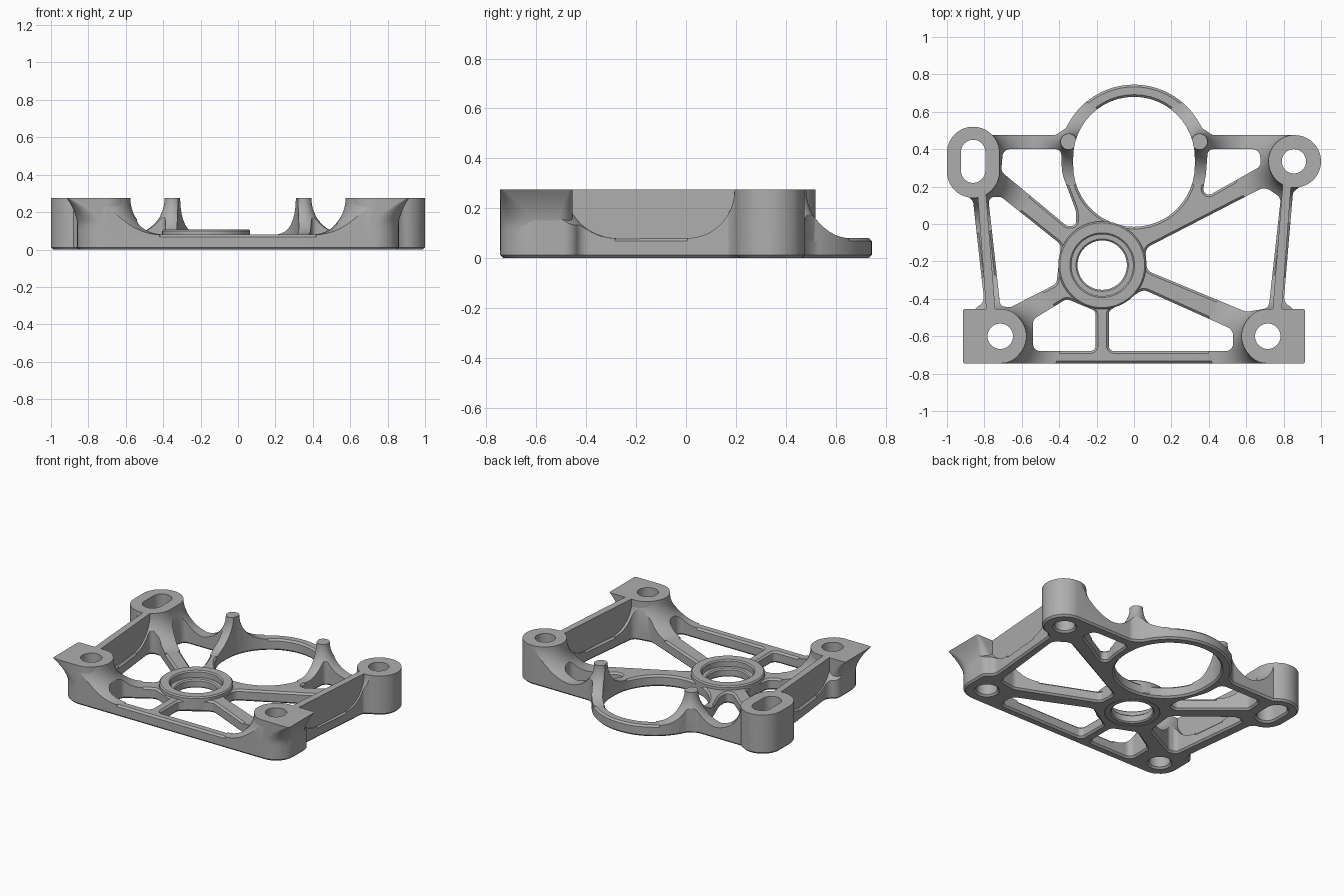
import bpy, bmesh, math
from mathutils import Vector

if "Cube" in bpy.data.objects:
    bpy.data.objects.remove(bpy.data.objects["Cube"], do_unlink=True)

GREY = (0.42, 0.42, 0.42, 1)
metal = bpy.data.materials.new("machined_grey")
metal.use_nodes = True
metal.diffuse_color = GREY
metal.node_tree.nodes["Principled BSDF"].inputs["Base Color"].default_value = GREY

BASE, TOP, SWEEP = 0.08, 0.275, 0.19


def rounded(points, steps=8):
    """Closed loop from (x, y, radius) corners."""
    loop = []
    for i, (x, y, r) in enumerate(points):
        p = Vector((x, y))
        if r == 0:
            loop.append(p)
            continue
        a = Vector(points[i - 1][:2]) - p
        b = Vector(points[(i + 1) % len(points)][:2]) - p
        half = (math.pi - a.angle(b)) / 2
        t = min(r * math.tan(half), 0.48 * a.length, 0.48 * b.length)
        start, end, w = p + a.normalized() * t, p + b.normalized() * t, math.cos(half)
        for k in range(steps + 1):
            s = k / steps
            u, v, q = (1 - s) ** 2, 2 * w * s * (1 - s), s * s
            loop.append((start * u + p * v + end * q) / (u + v + q))
    return loop


def arc(x, y, r, a0, a1, steps=24):
    angles = [math.radians(a0 + (a1 - a0) * k / steps) for k in range(steps + 1)]
    return [(x + r * math.cos(a), y + r * math.sin(a), 0) for a in angles]


def slot(x, y0, y1, r):
    return rounded(arc(x, y1, r, 0, 180) + arc(x, y0, r, 180, 360))


def circle(x, y, r):
    return rounded(arc(x, y, r, 0, 352.5, 47))


def offset(loop, d):
    """Grow a loop outward by d."""
    n = len(loop)
    area = sum(loop[i - 1].cross(loop[i]) for i in range(n))
    sign = 1 if area > 0 else -1
    out = []
    for i in range(n):
        t = (loop[(i + 1) % n] - loop[i - 1]).normalized() * sign
        out.append(loop[i] + Vector((t.y, -t.x)) * d)
    return out


def finish(obj):
    obj.data.materials.clear()
    obj.data.materials.append(metal)
    bpy.ops.object.select_all(action='DESELECT')
    obj.select_set(True)
    bpy.context.view_layer.objects.active = obj
    bpy.ops.object.shade_smooth_by_angle(angle=math.radians(32))


def skin(name, stacks, heights):
    """Solid from stacks of loops: the first is the outside, the rest are holes."""
    bm = bmesh.new()
    caps = [[], []]
    for stack in stacks:
        rings = [[bm.verts.new((p.x, p.y, z)) for p in loop] for loop, z in zip(stack, heights)]
        n = len(rings[0])
        for low, high in zip(rings, rings[1:]):
            for i in range(n):
                bm.faces.new((low[i - 1], low[i], high[i], high[i - 1]))
        for cap, ring in zip(caps, (rings[0], rings[-1])):
            cap += [bm.edges.get((ring[i - 1], ring[i])) for i in range(n)]
    for cap in caps:
        bmesh.ops.triangle_fill(bm, use_beauty=True, edges=cap, normal=(0, 0, 1))
    bmesh.ops.recalc_face_normals(bm, faces=bm.faces)
    mesh = bpy.data.meshes.new(name)
    bm.to_mesh(mesh)
    bm.free()
    obj = bpy.data.objects.new(name, mesh)
    bpy.context.collection.objects.link(obj)
    finish(obj)
    return obj


def prism(name, outer, holes, levels):
    """Levels are (height, growth of the outside)."""
    stacks = [[offset(outer, d) for _, d in levels]]
    stacks += [[offset(h, -d) for _, d in levels] for h in holes]
    return skin(name, stacks, [z for z, _ in levels])


def soft(z0, z1, b=0.012):
    return [(z0, -b), (z0 + b, 0), (z1 - b, 0), (z1, -b)]


# Footprint of the bracket
outline = rounded(
    [(-0.86, -0.745, 0.14), (0.86, -0.745, 0.14), (0.86, -0.455, 0.06),
     (0.80, -0.42, 0.06), (0.85, 0.17, 0.03)]
    + arc(0.86, 0.335, 0.14, -80, 90)
    + [(0.42, 0.475, 0.05)] + arc(0, 0.345, 0.40, 25, 155, 48) + [(-0.42, 0.475, 0.05)]
    + arc(-0.86, 0.38, 0.14, 43, 180) + arc(-0.86, 0.28, 0.14, 180, 262)
    + [(-0.86, 0.12, 0.03), (-0.80, -0.42, 0.06), (-0.86, -0.455, 0.06)])

# Openings between the ribs
windows = [rounded(w) for w in (
    [(-0.70, 0.40, 0.04), (-0.39, 0.40, 0.03), (-0.385, 0.27, 0.2), (-0.31, 0.07, 0.1),
     (-0.31, -0.01, 0.03), (-0.36, -0.01, 0.03), (-0.71, 0.28, 0.04)],
    [(0.395, 0.40, 0.03), (0.67, 0.40, 0.04), (0.68, 0.31, 0.04),
     (0.36, 0.13, 0.03), (0.385, 0.27, 0.2)],
    [(-0.78, 0.145, 0.03), (-0.71, 0.145, 0.04), (-0.39, -0.11, 0.04),
     (-0.415, -0.32, 0.04), (-0.66, -0.445, 0.03), (-0.715, -0.44, 0.03)],
    [(-0.54, -0.51, 0.04), (-0.36, -0.40, 0.04), (-0.205, -0.465, 0.03),
     (-0.205, -0.68, 0.03), (-0.54, -0.68, 0.04)],
    [(-0.135, -0.465, 0.03), (0.05, -0.35, 0.05), (0.53, -0.565, 0.05),
     (0.53, -0.68, 0.04), (-0.135, -0.68, 0.03)],
    [(0.06, -0.13, 0.05), (0.70, 0.20, 0.06), (0.785, 0.14, 0.04),
     (0.72, -0.45, 0.04), (0.60, -0.47, 0.06), (0.07, -0.25, 0.04)],
)]
large_bore = slot(0, 0.31, 0.355, 0.325)
hub_bore = circle(-0.17, -0.22, 0.165)
bolt_holes = [circle(-0.715, -0.60, 0.068), circle(0.715, -0.60, 0.068),
              circle(0.855, 0.335, 0.065), slot(-0.86, 0.285, 0.385, 0.065)]
openings = windows + [large_bore, hub_bore] + bolt_holes

prism("base_frame", outline, openings, soft(0, BASE))

# Bearing hub with an inner ledge
prism("hub_collar", circle(-0.17, -0.22, 0.235), [hub_bore], soft(0.01, 0.107, 0.008))
prism("hub_ledge", circle(-0.17, -0.22, 0.18), [circle(-0.17, -0.22, 0.132)], soft(0.002, 0.06, 0.008))

# Bosses and posts, swept out at the foot and trimmed to the footprint
trim = prism("trim_helper", outline, openings, [(-0.1, 0), (0.4, 0)])
trim.hide_render = True
sweep = [(0.04, SWEEP)]
for k in range(13):
    a = math.pi / 2 * k / 12
    sweep.append((BASE + SWEEP * (1 - math.cos(a)), SWEEP * (1 - math.sin(a))))
sweep.append((TOP, 0))

towers = {
    "front_right_boss": circle(-0.715, -0.60, 0.14),
    "front_left_boss": circle(0.715, -0.60, 0.14),
    "back_left_boss": circle(0.86, 0.335, 0.141),
    "back_right_slotted_boss": slot(-0.86, 0.28, 0.38, 0.141),
    "right_ring_post": circle(-0.35, 0.44, 0.043),
    "left_ring_post": circle(0.35, 0.44, 0.043),
}
for name, loop in towers.items():
    tower = prism(name, loop, [], sweep)
    mod = tower.modifiers.new("trim", 'BOOLEAN')
    mod.operation, mod.solver, mod.object = 'INTERSECT', 'EXACT', trim
    bpy.context.view_layer.update()
    ready = tower.evaluated_get(bpy.context.evaluated_depsgraph_get())
    mesh = bpy.data.meshes.new_from_object(ready)
    tower.modifiers.clear()
    tower.data = mesh
    finish(tower)
bpy.data.objects.remove(trim, do_unlink=True)

# Side walls and front blocks that flare to square corners
for side, s in (("left", 1), ("right", -1)):
    wall = [Vector((s * x, y)) for x, y in
            ((0.795, 0.21), (0.84, 0.21), (0.787, -0.5), (0.738, -0.5))]
    prism(side + "_side_wall", wall, [], [(0.04, 0), (TOP, 0)])
    heights = [0.03] + [0.1 + (TOP - 0.1) * k / 8 for k in range(9)]
    block = []
    for z in heights:
        t = max(0, (z - 0.1) / (TOP - 0.1)) ** 2
        x, r = 0.855 + 0.06 * t, 0.135 - 0.125 * t
        block.append(rounded([(s * x, -0.745, r), (s * x, -0.455, 0.06 - 0.05 * t),
                              (s * 0.59, -0.455, 0.12), (s * 0.59, -0.745, 0.12)]))
    hole = circle(s * 0.715, -0.60, 0.068)
    skin("front_" + side + "_block", [block, [hole] * len(heights)], heights)
